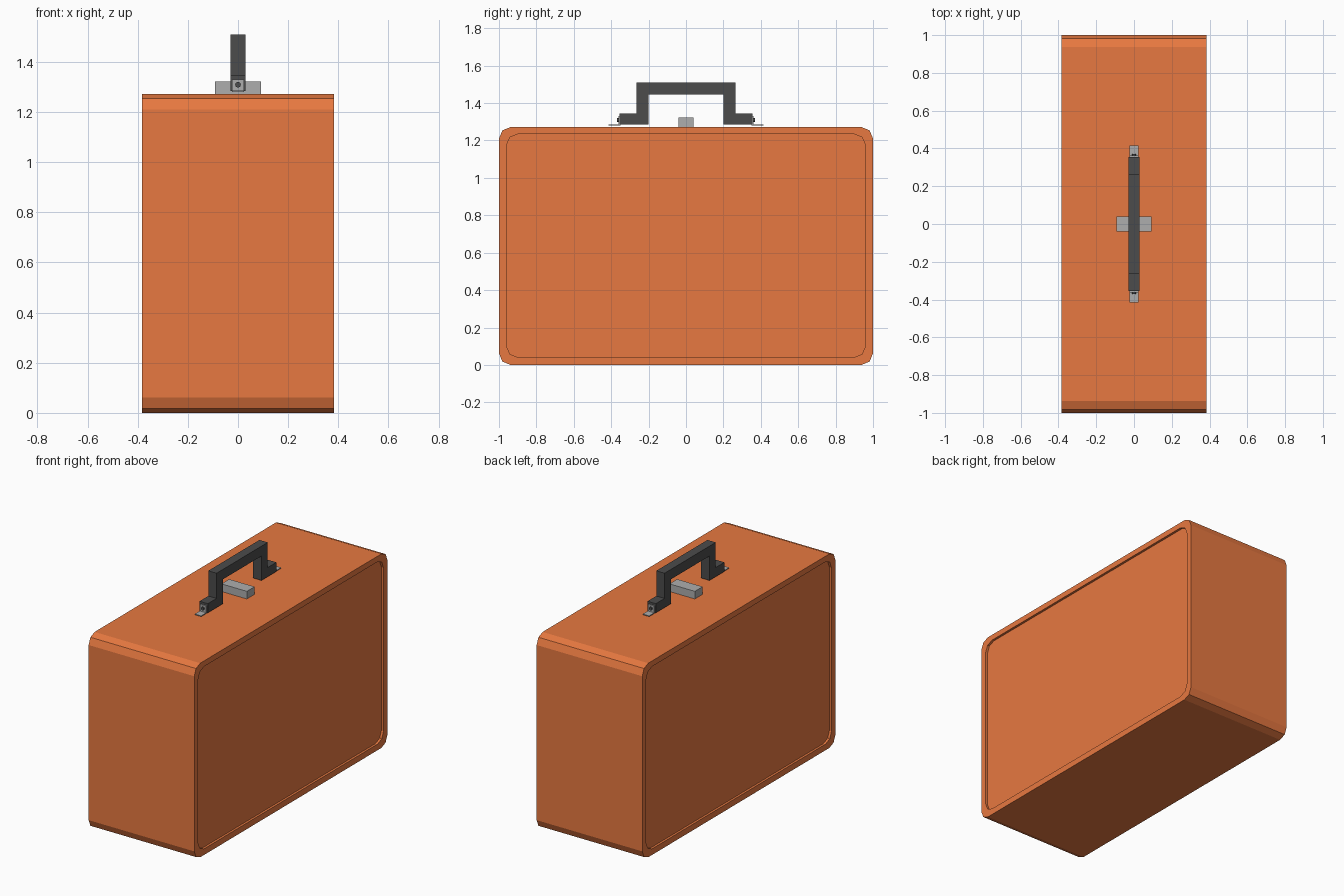
import bpy, bmesh
from math import cos, sin, pi

if "Cube" in bpy.data.objects:
    bpy.data.objects.remove(bpy.data.objects["Cube"])


def material(name, rgb):
    m = bpy.data.materials.new(name)
    m.diffuse_color = (*rgb, 1)
    m.use_nodes = True
    m.node_tree.nodes["Principled BSDF"].inputs["Base Color"].default_value = m.diffuse_color
    return m


ORANGE = material("orange_leather", (0.8, 0.19, 0.052))
DARK = material("dark_grip", (0.072, 0.072, 0.072))
METAL = material("grey_metal", (0.42, 0.42, 0.42))


def finish(name, bm, mat=None):
    bmesh.ops.recalc_face_normals(bm, faces=bm.faces)
    me = bpy.data.meshes.new(name)
    bm.to_mesh(me)
    bm.free()
    ob = bpy.data.objects.new(name, me)
    bpy.context.collection.objects.link(ob)
    if mat:
        me.materials.append(mat)
    return ob


def loft(name, rings, mat=None):
    """Bridge a row of (x, [(y, z), ...]) rings and cap both ends."""
    bm = bmesh.new()
    loops = [[bm.verts.new((x, y, z)) for y, z in pts] for x, pts in rings]
    for a, b in zip(loops, loops[1:]):
        for i in range(len(a)):
            j = (i + 1) % len(a)
            bm.faces.new((a[i], a[j], b[j], b[i]))
    bm.faces.new(loops[0])
    bm.faces.new(loops[-1])
    return finish(name, bm, mat)


def rounded_rect(half_y, z0, z1, r, seg):
    pts = []
    corners = [(half_y - r, z1 - r), (r - half_y, z1 - r),
               (r - half_y, z0 + r), (half_y - r, z0 + r)]
    for k, (cy, cz) in enumerate(corners):
        for i in range(seg + 1):
            a = (k + i / seg) * pi / 2
            pts.append((cy + r * cos(a), cz + r * sin(a)))
    return pts


def box(name, x, y, z, mat=None):
    ring = [(y[0], z[0]), (y[1], z[0]), (y[1], z[1]), (y[0], z[1])]
    return loft(name, [(x[0], ring), (x[1], ring)], mat)


# Case body with a rim and recessed panel on each broad side
outer = rounded_rect(1.0, 0, 1.272, 0.062, 2)
inner = rounded_rect(0.96, 0.04, 1.235, 0.062, 2)
W, D = 0.383, 0.015
loft("case_body", [(-W + D, inner), (-W, inner), (-W, outer),
                   (W, outer), (W, inner), (W - D, inner)], ORANGE)

# Handle: arched grip with outward feet
half = [(0.2, 1.445), (0.2, 1.285), (0.355, 1.285), (0.355, 1.345),
        (0.265, 1.345), (0.265, 1.51)]
grip = half + [(-y, z) for y, z in reversed(half)]
loft("handle", [(-0.03, grip), (0.03, grip)], DARK)

# Brackets and rivets at both ends of the handle
for s, side in ((-1, "front"), (1, "back")):
    prof = [(0.35, 1.33), (0.362, 1.33), (0.362, 1.286), (0.415, 1.286),
            (0.415, 1.281), (0.35, 1.281)]
    prof = [(s * y, z) for y, z in prof]
    loft(side + "_bracket", [(-0.023, prof), (0.023, prof)], METAL)
    bpy.ops.mesh.primitive_cylinder_add(vertices=12, radius=0.011, depth=0.012,
                                        location=(0, s * 0.364, 1.309),
                                        rotation=(pi / 2, 0, 0))
    rivet = bpy.context.object
    rivet.name = side + "_rivet"
    rivet.data.materials.append(DARK)

# Latch block on top of the case
box("latch", (-0.092, 0.092), (-0.04, 0.04), (1.268, 1.322), METAL)
